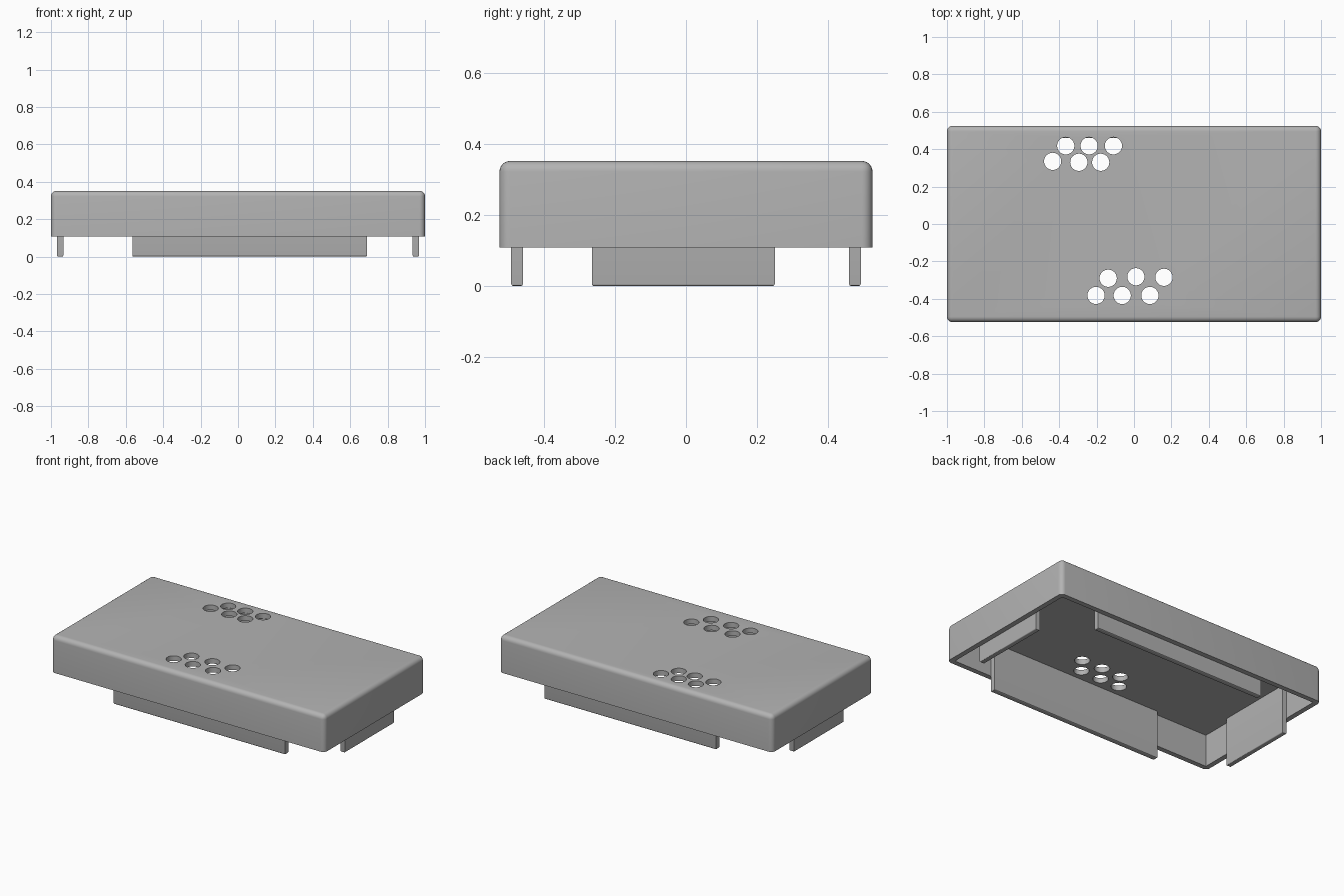
import bpy
import bmesh
from mathutils import Matrix, Vector

cube = bpy.data.objects.get("Cube")
if cube:
    bpy.data.objects.remove(cube, do_unlink=True)

# Dimensions
HX, HY = 1.0, 0.525      # half length and half width of the lid
RIM, TOP = 0.108, 0.352  # underside of the rim, top of the lid
WALL = 0.033
ROUND = 0.03
HOLE_RADIUS = 0.046

plastic = bpy.data.materials.new("grey plastic")
colour = (0.45, 0.45, 0.45, 1)
plastic.diffuse_color = colour
plastic.use_nodes = True
plastic.node_tree.nodes["Principled BSDF"].inputs["Base Color"].default_value = colour


def add_box(bm, low, high):
    low, high = Vector(low), Vector(high)
    place = Matrix.Translation((low + high) / 2) @ Matrix.Diagonal((*(high - low), 1))
    bmesh.ops.create_cube(bm, size=1, matrix=place)


def make_object(name, bm):
    mesh = bpy.data.meshes.new(name)
    bm.to_mesh(mesh)
    bm.free()
    mesh.materials.append(plastic)
    obj = bpy.data.objects.new(name, mesh)
    bpy.context.collection.objects.link(obj)
    return obj


def activate(obj):
    bpy.ops.object.select_all(action='DESELECT')
    obj.select_set(True)
    bpy.context.view_layer.objects.active = obj


def cut(obj, cutter):
    cutter.hide_render = True
    mod = obj.modifiers.new("cut", 'BOOLEAN')
    mod.operation = 'DIFFERENCE'
    mod.solver = 'EXACT'
    mod.object = cutter
    activate(obj)
    bpy.ops.object.modifier_apply(modifier=mod.name)
    bpy.data.objects.remove(cutter, do_unlink=True)


# Lid: box rounded everywhere except along the bottom rim
bm = bmesh.new()
add_box(bm, (-HX, -HY, RIM), (HX, HY, TOP))
rounded = [e for e in bm.edges if max(v.co.z for v in e.verts) > RIM + 0.01]
bmesh.ops.bevel(bm, geom=rounded, offset=ROUND, segments=6, profile=0.5, affect='EDGES')
lid = make_object("lid", bm)

# Hollow underside
bm = bmesh.new()
add_box(bm, (WALL - HX, WALL - HY, RIM - 0.1), (HX - WALL, HY - WALL, TOP - WALL))
cut(lid, make_object("cavity_cutter", bm))

# Two clusters of round vents through the top
vents = [(-0.435, 0.335), (-0.365, 0.418), (-0.295, 0.33),
         (-0.24, 0.418), (-0.178, 0.33), (-0.11, 0.418),
         (-0.203, -0.382), (-0.138, -0.29), (-0.063, -0.382),
         (0.01, -0.282), (0.085, -0.382), (0.16, -0.285)]
bm = bmesh.new()
for x, y in vents:
    bmesh.ops.create_cone(bm, cap_ends=True, segments=40, radius1=HOLE_RADIUS,
                          radius2=HOLE_RADIUS, depth=0.2,
                          matrix=Matrix.Translation((x, y, TOP)))
cut(lid, make_object("vent_cutter", bm))
activate(lid)
bpy.ops.object.shade_smooth_by_angle()


# Tabs against the inner walls, reaching from the ceiling to below the rim
def make_tab(name, low, high):
    bm = bmesh.new()
    add_box(bm, (*low, 0), (*high, TOP - WALL))
    lower = [e for e in bm.edges if all(v.co.z < 0.01 for v in e.verts)]
    bmesh.ops.bevel(bm, geom=lower, offset=0.006, segments=3, profile=0.5, affect='EDGES')
    tab = make_object(name, bm)
    activate(tab)
    bpy.ops.object.shade_smooth_by_angle()


inner_x, inner_y = HX - WALL, HY - WALL
make_tab("front_tab", (-0.565, -inner_y), (0.69, WALL - inner_y))
make_tab("back_tab", (-0.565, inner_y - WALL), (0.69, inner_y))
make_tab("right_tab", (-inner_x, -0.265), (WALL - inner_x, 0.25))
make_tab("left_tab", (inner_x - WALL, -0.265), (inner_x, 0.25))
